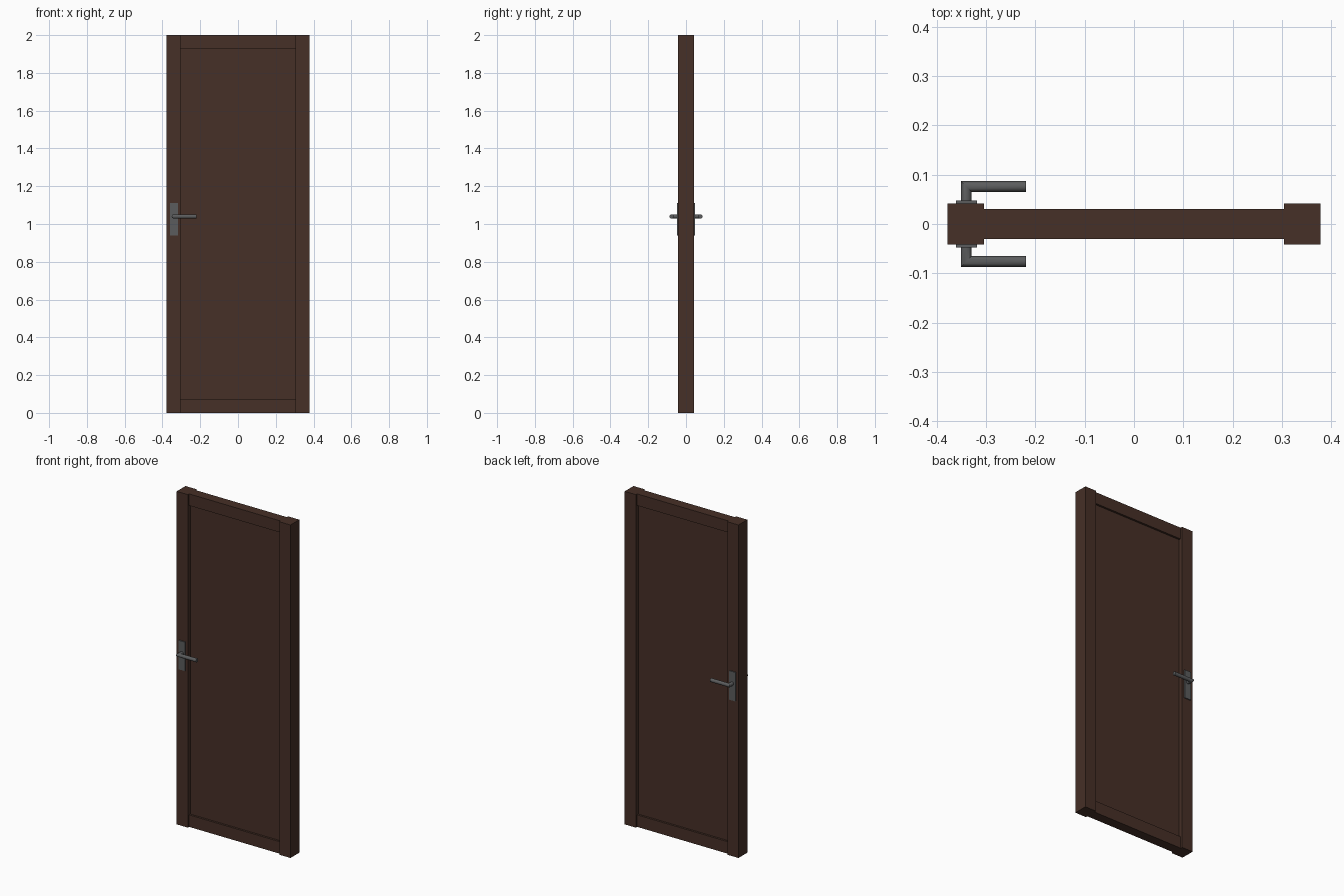
import bpy, bmesh, math

if "Cube" in bpy.data.objects:
    bpy.data.objects.remove(bpy.data.objects["Cube"])


def material(name, rgb):
    m = bpy.data.materials.new(name)
    m.diffuse_color = (*rgb, 1)
    m.use_nodes = True
    m.node_tree.nodes["Principled BSDF"].inputs["Base Color"].default_value = m.diffuse_color
    return m


wood = material("dark_brown_wood", (0.061, 0.029, 0.020))
metal = material("grey_metal", (0.105, 0.108, 0.110))


def make(name, bm, mat):
    bmesh.ops.recalc_face_normals(bm, faces=bm.faces)
    me = bpy.data.meshes.new(name)
    bm.to_mesh(me)
    bm.free()
    me.materials.append(mat)
    ob = bpy.data.objects.new(name, me)
    bpy.context.collection.objects.link(ob)
    return ob


def box(name, x, y, z, mat):
    bm = bmesh.new()
    bmesh.ops.create_cube(bm, size=1)
    for v in bm.verts:
        for i, (lo, hi) in enumerate((x, y, z)):
            v.co[i] = lo if v.co[i] < 0 else hi
    return make(name, bm, mat)


def lever(name, side):
    # round bar: stem out of the plate, mitred corner, horizontal grip
    cx, cy, cz, r, n = -0.340, 0.076, 1.04, 0.011, 16
    bm = bmesh.new()
    rings = [[], [], []]
    for i in range(n):
        a = 2 * math.pi * i / n
        u, w = r * math.cos(a), r * math.sin(a)
        rings[0].append(bm.verts.new((cx + u, side * 0.044, cz + w)))
        rings[1].append(bm.verts.new((cx + u, side * (cy - u), cz + w)))
        rings[2].append(bm.verts.new((-0.219, side * (cy - u), cz + w)))
    for a, b in zip(rings, rings[1:]):
        for i in range(n):
            j = (i + 1) % n
            bm.faces.new((a[i], a[j], b[j], b[i]))
    bm.faces.new(rings[0])
    bm.faces.new(rings[2])
    ob = make(name, bm, metal)
    bpy.context.view_layer.objects.active = ob
    ob.select_set(True)
    bpy.ops.object.shade_smooth_by_angle(angle=math.radians(35))
    ob.select_set(False)


# door frame and recessed panel
box("left_stile", (-0.378, -0.304), (-0.042, 0.042), (0, 2), wood)
box("right_stile", (0.304, 0.378), (-0.042, 0.042), (0, 2), wood)
box("bottom_rail", (-0.304, 0.304), (-0.03, 0.03), (0, 0.072), wood)
box("top_rail", (-0.304, 0.304), (-0.03, 0.03), (1.93, 2), wood)
box("door_panel", (-0.304, 0.304), (-0.018, 0.018), (0.072, 1.93), wood)

# handle set on both faces
for label, s in (("front", -1), ("back", 1)):
    box(label + "_handle_plate", (-0.361, -0.318),
        sorted((s * 0.041, s * 0.048)), (0.938, 1.112), metal)
    lever(label + "_handle_lever", s)
